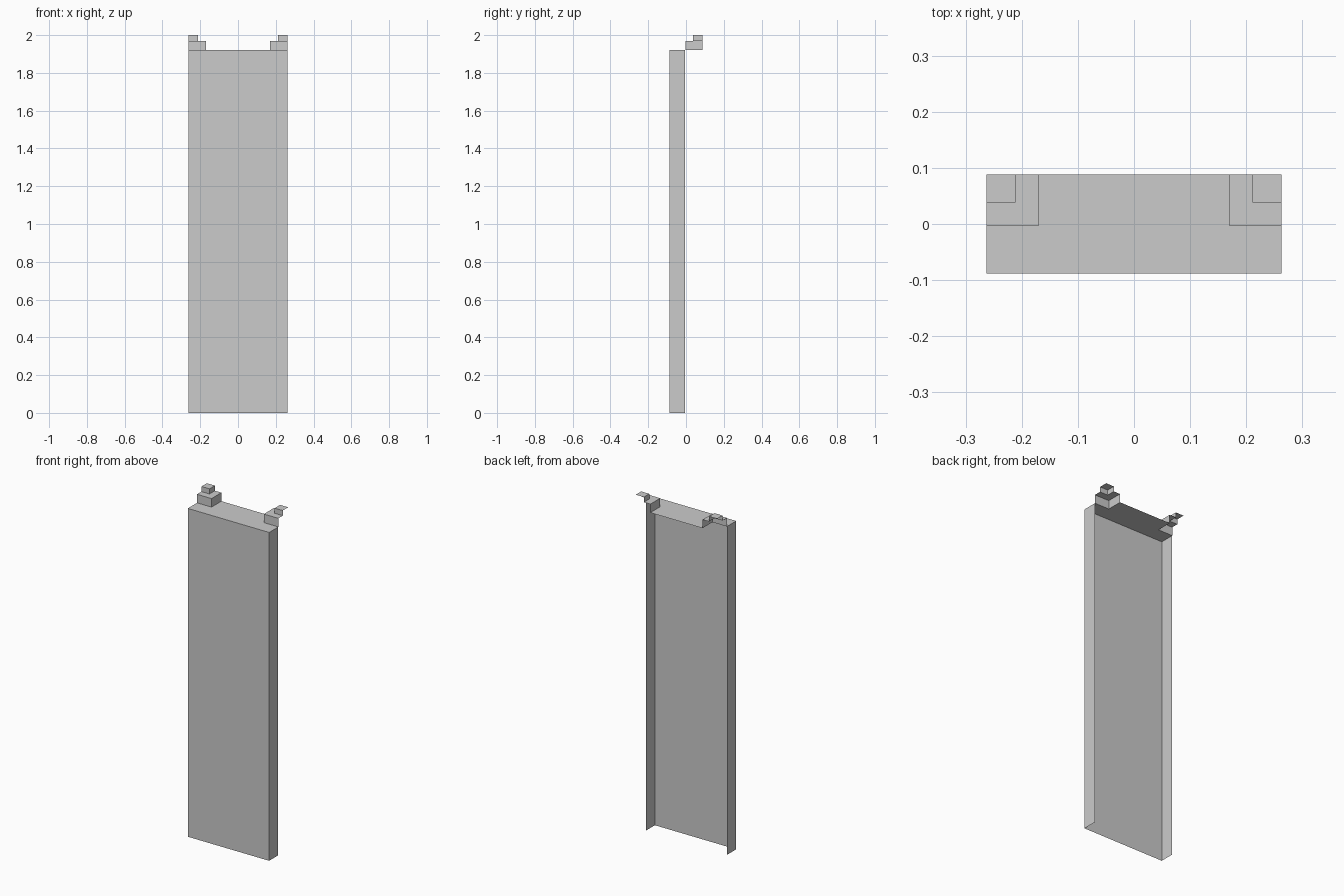
import bpy, bmesh

if "Cube" in bpy.data.objects:
    bpy.data.objects.remove(bpy.data.objects["Cube"])

W, D = 0.263, 0.088            # half width, half depth
# corner steps: inner x, front y, height below, height above
STEPS = [(0.169, -0.003, 1.92, 1.97), (0.211, 0.038, 1.97, 2.0)]
Z = STEPS[0][2]


def mirrored_sheet(name, faces):
    """Right-half open surface, mirrored across x = 0."""
    bm = bmesh.new()
    for pts in faces:
        bm.faces.new([bm.verts.new(p) for p in pts])
    bmesh.ops.remove_doubles(bm, verts=bm.verts, dist=1e-5)
    me = bpy.data.meshes.new(name)
    bm.to_mesh(me)
    bm.free()
    ob = bpy.data.objects.new(name, me)
    bpy.context.collection.objects.link(ob)
    mod = ob.modifiers.new("mirror", 'MIRROR')
    mod.use_clip = True
    return ob


def tread(x0, y0, x1, y1, z):
    """Flat level from (x0, y0) to the outer corner, notched at (x1, y1)."""
    return [(x, y, z) for x, y in
            ((x0, y0), (W, y0), (W, y1), (x1, y1), (x1, D), (x0, D))]


# front panel with side returns, open at the back and below
mirrored_sheet("panel", [
    [(0, -D, 0), (W, -D, 0), (W, -D, Z), (0, -D, Z)],
    [(W, -D, 0), (W, -0.004, 0), (W, -0.004, Z), (W, -D, Z)],
])

# top ledge with notched corners
(xa, ya, _, za), (xb, yb, _, zb) = STEPS
mirrored_sheet("top_ledge", [tread(0, -D, xa, ya, Z)])

# stepped corners: two risers per step, then the treads
faces = []
for x, y, z0, z1 in STEPS:
    faces.append([(x, y, z0), (W, y, z0), (W, y, z1), (x, y, z1)])
    faces.append([(x, D, z0), (x, y, z0), (x, y, z1), (x, D, z1)])
faces.append(tread(xa, ya, xb, yb, za))
faces.append([(xb, yb, zb), (W, yb, zb), (W, D, zb), (xb, D, zb)])
mirrored_sheet("corner_steps", faces)
